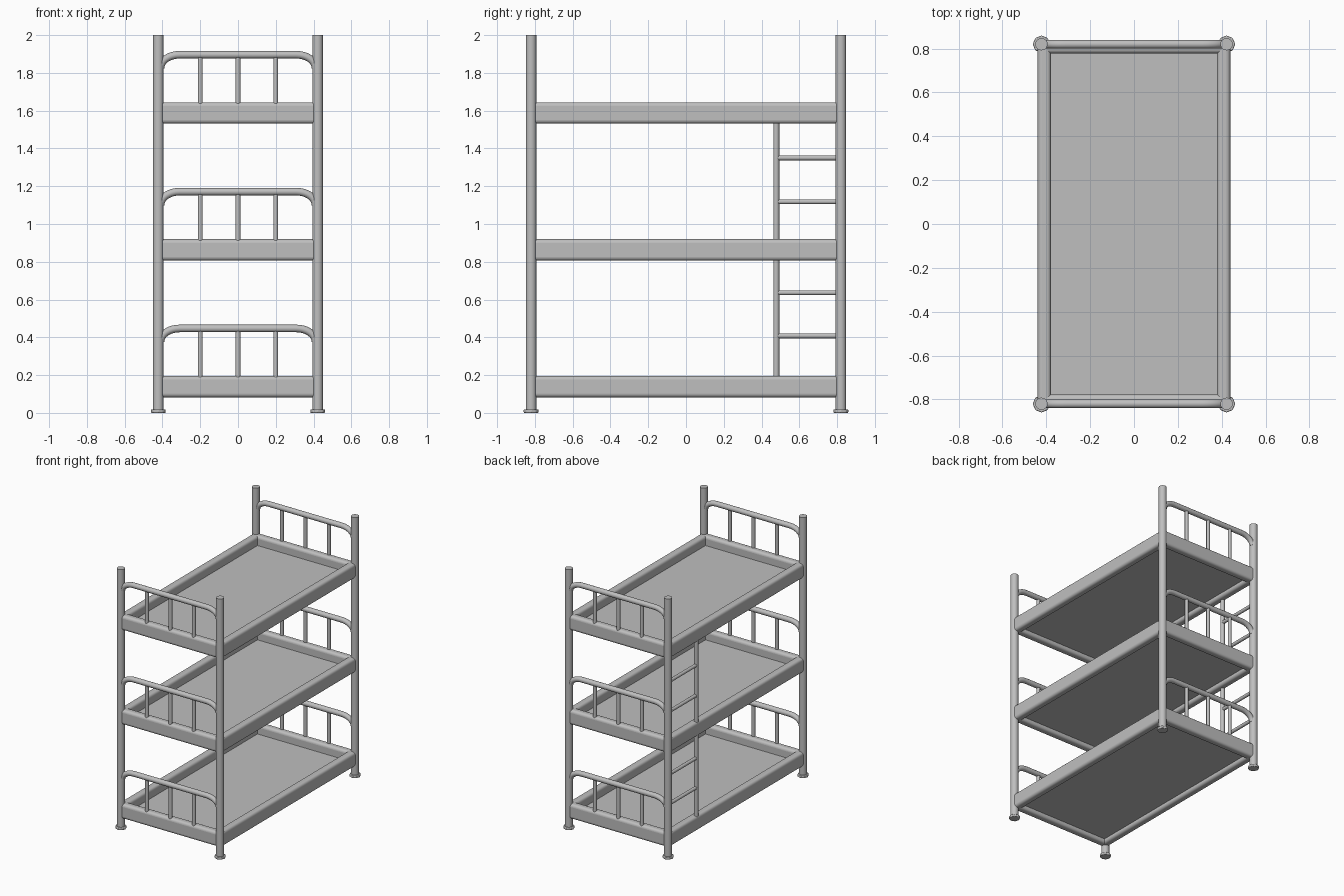
import bpy
import math
from mathutils import Vector

if "Cube" in bpy.data.objects:
    bpy.data.objects.remove(bpy.data.objects["Cube"])

steel = bpy.data.materials.new("grey steel")
steel.use_nodes = True
GREY = (0.52, 0.52, 0.52, 1)
steel.diffuse_color = GREY
steel.node_tree.nodes["Principled BSDF"].inputs["Base Color"].default_value = GREY

POST_X, POST_Y, POST_R = 0.422, 0.82, 0.028
BEAM_X, BEAM_Y = 0.409, 0.808
BEAM_WIDTH, BEAM_HEIGHT = 0.06, 0.113
BED_HEIGHTS = {"lower": 0.139, "middle": 0.863, "upper": 1.588}
GUARD_RISE = 0.308


def finish(name):
    ob = bpy.context.object
    ob.name = name
    ob.data.materials.clear()
    ob.data.materials.append(steel)
    bpy.ops.object.shade_smooth_by_angle(angle=math.radians(40))
    return ob


def soften(ob, width, segments):
    bevel = ob.modifiers.new("soft edge", "BEVEL")
    bevel.width = width
    bevel.segments = segments
    bevel.limit_method = "ANGLE"


def bar(name, start, end, radius, sides=24):
    """Round bar between two points."""
    a, b = Vector(start), Vector(end)
    along = b - a
    bpy.ops.mesh.primitive_cylinder_add(
        vertices=sides, radius=radius, depth=along.length, location=(a + b) / 2,
        rotation=along.to_track_quat("Z", "Y").to_euler())
    return finish(name)


def box(name, location, size):
    bpy.ops.mesh.primitive_cube_add(size=1, location=location)
    bpy.context.object.scale = size
    bpy.ops.object.transform_apply(location=False, rotation=False, scale=True)
    return finish(name)


def beam(name, location, length, axis):
    """Tall frame tube with rounded long edges, running along x or y."""
    size = (length, BEAM_WIDTH, BEAM_HEIGHT) if axis == 0 else (BEAM_WIDTH, length, BEAM_HEIGHT)
    ob = box(name, location, size)
    # Round only the edges that run along the beam
    weights = ob.data.attributes.new("bevel_weight_edge", "FLOAT", "EDGE")
    verts = ob.data.vertices
    for edge in ob.data.edges:
        a, b = (verts[i].co for i in edge.vertices)
        weights.data[edge.index].value = float(abs(a[axis] - b[axis]) > length / 2)
    soften(ob, 0.02, 5)
    ob.modifiers["soft edge"].limit_method = "WEIGHT"


def bent_rail(name, y, z):
    """Tube with a rounded shoulder at each end."""
    half = []
    for i in range(9):
        t = math.radians(90 * i / 8)
        half.append((-0.31 - 0.1 * math.cos(t), z - 0.07 + 0.07 * math.sin(t)))
    path = half + [(-x, h) for x, h in reversed(half)]
    curve = bpy.data.curves.new(name, "CURVE")
    curve.dimensions = "3D"
    curve.bevel_depth = 0.02
    curve.bevel_resolution = 4
    curve.use_fill_caps = True
    spline = curve.splines.new("POLY")
    spline.points.add(len(path) - 1)
    for point, (x, h) in zip(spline.points, path):
        point.co = (x, y, h, 1)
    ob = bpy.data.objects.new(name, curve)
    bpy.context.collection.objects.link(ob)
    bpy.ops.object.select_all(action="DESELECT")
    ob.select_set(True)
    bpy.context.view_layer.objects.active = ob
    bpy.ops.object.convert(target="MESH")
    finish(name)


# Corner posts on small feet
for side, sx in (("right", -1), ("left", 1)):
    for end, sy in (("front", -1), ("back", 1)):
        x, y = sx * POST_X, sy * POST_Y
        bar(f"{end}_{side}_post", (x, y, 0.01), (x, y, 2), POST_R)
        foot = bar(f"{end}_{side}_foot", (x, y, 0), (x, y, 0.019), 0.04, sides=8)
        soften(foot, 0.004, 2)

# Beds: frame beams, recessed base panel and end guards
for level, z in BED_HEIGHTS.items():
    for side, sx in (("right", -1), ("left", 1)):
        beam(f"{level}_{side}_beam", (sx * BEAM_X, 0, z), 1.602, 1)
    box(f"{level}_base_panel", (0, 0, z - 0.02), (2 * BEAM_X - 0.04, 2 * BEAM_Y - 0.04, 0.012))

    for end, sy in (("front", -1), ("back", 1)):
        beam(f"{level}_{end}_beam", (0, sy * BEAM_Y, z), 0.804, 0)
        bent_rail(f"{level}_{end}_guard_rail", sy * POST_Y, z + GUARD_RISE)
        for name, x in (("right", -0.2), ("middle", 0), ("left", 0.2)):
            bar(f"{level}_{end}_{name}_spindle", (x, sy * POST_Y, z),
                (x, sy * POST_Y, z + GUARD_RISE), 0.013, sides=16)

# Ladder beside the back right post
LADDER_Y = 0.478
bar("ladder_rail", (-POST_X, LADDER_Y, BED_HEIGHTS["lower"]),
    (-POST_X, LADDER_Y, BED_HEIGHTS["upper"]), 0.016, sides=16)
for i, z in enumerate((0.408, 0.636, 1.118, 1.35)):
    bar(f"ladder_rung_{i + 1}", (-POST_X, LADDER_Y, z), (-POST_X, POST_Y, z), 0.013, sides=16)
